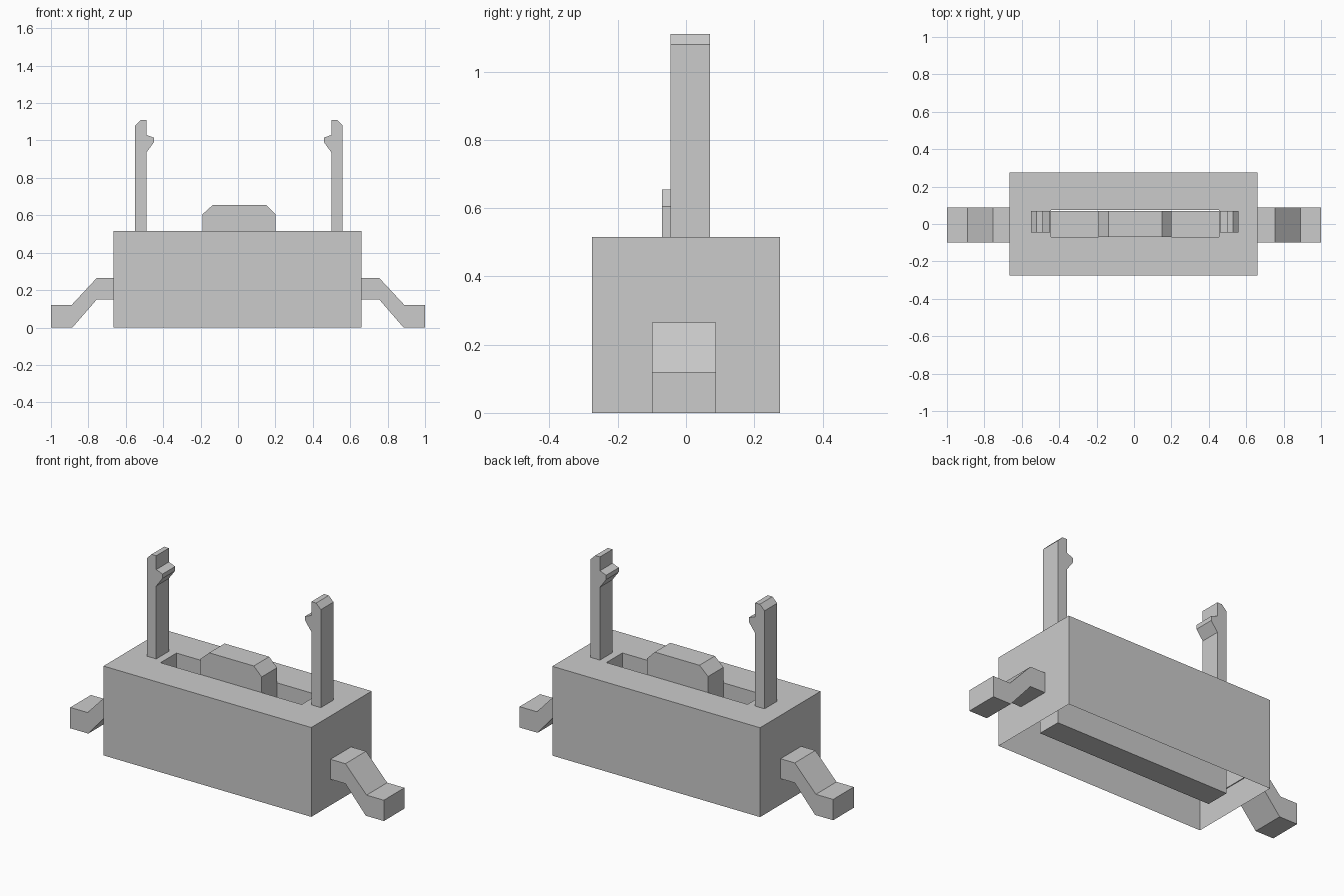
import bpy
import bmesh

if "Cube" in bpy.data.objects:
    bpy.data.objects.remove(bpy.data.objects["Cube"])


def finish(name, bm):
    bmesh.ops.remove_doubles(bm, verts=bm.verts, dist=1e-5)
    bmesh.ops.recalc_face_normals(bm, faces=bm.faces)
    mesh = bpy.data.meshes.new(name)
    bm.to_mesh(mesh)
    bm.free()
    obj = bpy.data.objects.new(name, mesh)
    bpy.context.collection.objects.link(obj)
    return obj


def extrude_profile(name, profile, y0, y1):
    """Extrude an x-z outline along y."""
    bm = bmesh.new()
    face = bm.faces.new([bm.verts.new((x, y0, z)) for x, z in profile])
    geo = bmesh.ops.extrude_face_region(bm, geom=[face])["geom"]
    verts = [g for g in geo if isinstance(g, bmesh.types.BMVert)]
    bmesh.ops.translate(bm, verts=verts, vec=(0, y1 - y0, 0))
    return finish(name, bm)


def rect(x0, x1, y0, y1):
    return [(x0, y0), (x1, y0), (x1, y1), (x0, y1)]


def loft(bm, lower, upper):
    """Bridge two rectangular loops given as (corners, height)."""
    a = [bm.verts.new((x, y, lower[1])) for x, y in lower[0]]
    b = [bm.verts.new((x, y, upper[1])) for x, y in upper[0]]
    for i in range(4):
        j = (i + 1) % 4
        bm.faces.new((a[i], a[j], b[j], b[i]))


# Housing: thin shell, open below, with a slot in the top
TOP, FLOOR = 0.515, 0.42
outer = rect(-0.665, 0.66, -0.275, 0.275)
slot = rect(-0.445, 0.455, -0.07, 0.075)
bm = bmesh.new()
loft(bm, (outer, 0), (outer, TOP))
loft(bm, (outer, TOP), (slot, TOP))
loft(bm, (slot, TOP), (slot, FLOOR))
finish("housing", bm)

# Insert carried inside the housing, visible through the slot and from below
extrude_profile("insert", rect(-0.55, 0.56, 0.02, FLOOR), -0.07, 0.07)

# Raised block with chamfered corners
block = [(-0.19, FLOOR), (-0.19, 0.605), (-0.135, 0.655),
         (0.15, 0.655), (0.2, 0.605), (0.2, FLOOR)]
extrude_profile("raised_block", block, -0.07, 0.07)

# Latches and bent terminals, mirrored left to right
latch = [(-0.555, TOP), (-0.555, 1.08), (-0.525, 1.11), (-0.495, 1.11),
         (-0.495, 1.03), (-0.455, 1.015), (-0.455, 0.99),
         (-0.495, 0.935), (-0.495, TOP)]
terminal = [(-1, 0), (-1, 0.12), (-0.89, 0.12), (-0.755, 0.265),
            (-0.66, 0.265), (-0.66, 0.15), (-0.755, 0.15), (-0.885, 0)]
for side, sign in (("left", 1), ("right", -1)):
    extrude_profile("latch_" + side,
                    [(x * sign + 0.005, z) for x, z in latch], -0.045, 0.07)
    extrude_profile("terminal_" + side,
                    [(x * sign, z) for x, z in terminal], -0.1, 0.088)
